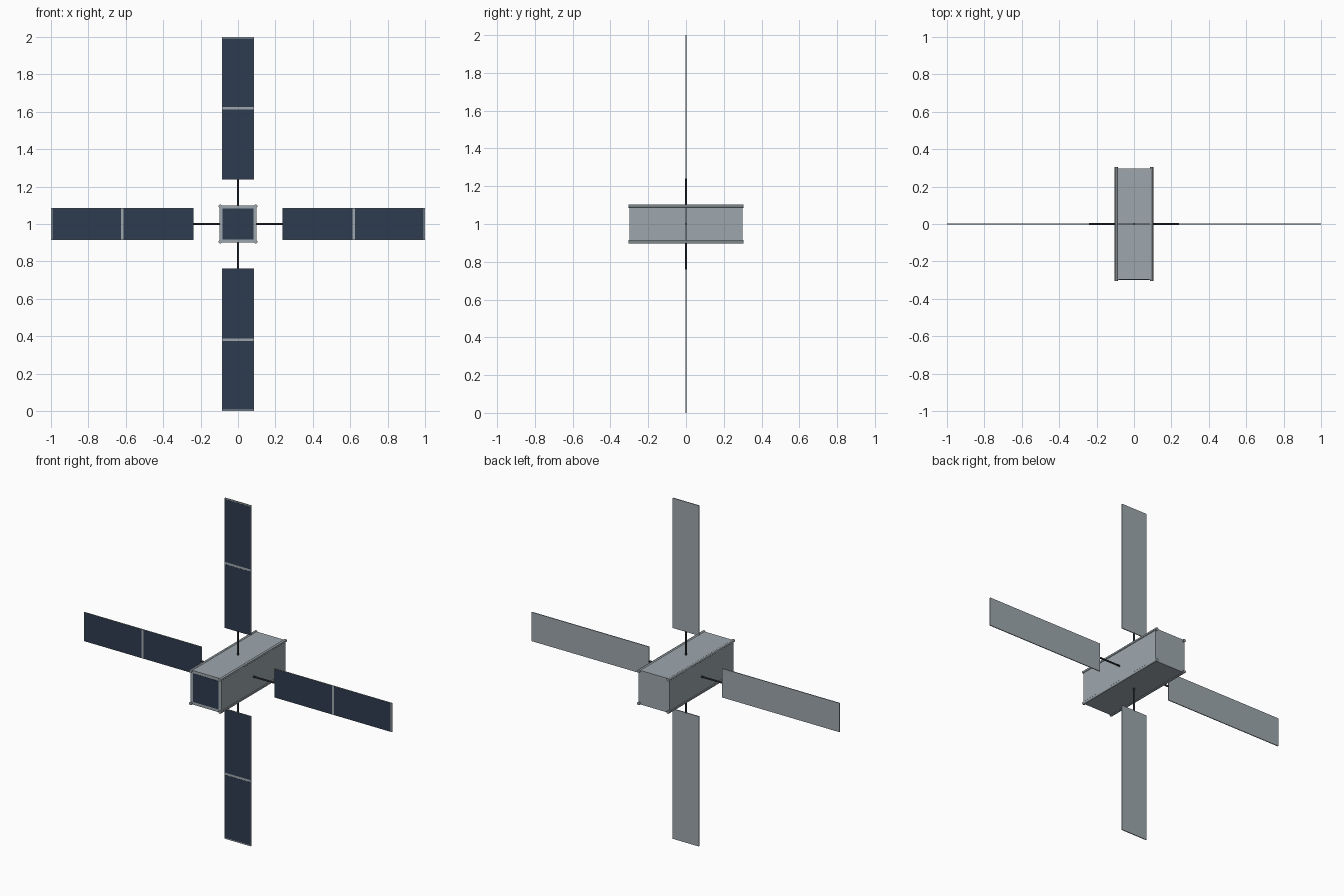
import bpy
from math import cos, sin, pi
from mathutils import Matrix, Vector

old = bpy.data.objects.get("Cube")
if old:
    bpy.data.objects.remove(old, do_unlink=True)


def material(name, color):
    m = bpy.data.materials.new(name)
    m.use_nodes = True
    m.diffuse_color = (*color, 1)
    m.node_tree.nodes["Principled BSDF"].inputs["Base Color"].default_value = (*color, 1)
    return m


metal = material("grey metal", (0.34, 0.39, 0.42))
cell = material("navy solar cell", (0.027, 0.045, 0.078))
rod_mat = material("dark rod", (0.035, 0.04, 0.05))

CENTRE = Matrix.Translation((0, 0, 1))


def finish(ob, name, mat, turn):
    ob.name = name
    ob.data.materials.append(mat)
    ob.data.transform(CENTRE @ Matrix.Rotation(turn, 4, 'Y'))
    return ob


def box(name, mat, low, high, turn=0):
    """Box between two corners, turned about the body's long axis."""
    low, high = Vector(low), Vector(high)
    bpy.ops.mesh.primitive_cube_add(size=1)
    ob = bpy.context.object
    ob.data.transform(Matrix.Translation((low + high) / 2) @ Matrix.Diagonal((*(high - low), 1)))
    return finish(ob, name, mat, turn)


def rod(name, mat, radius, length, move, axis, turn=0, sides=12):
    bpy.ops.mesh.primitive_cylinder_add(vertices=sides, radius=radius, depth=length)
    ob = bpy.context.object
    ob.data.transform(Matrix.Translation(move) @ Matrix.Rotation(pi / 2, 4, axis))
    finish(ob, name, mat, turn)
    bpy.ops.object.shade_smooth_by_angle()
    return ob


# Long square body with a solar cell on its front end
HALF, LEN = 0.1, 0.298
box("body", metal, (-HALF, -LEN, -HALF), (HALF, LEN, HALF))
box("front_cell", cell, (-0.083, -LEN - 0.002, -0.083), (0.083, -LEN, 0.083))

# Four wings and corner rails, repeated around the body
wing_names = ("left", "lower", "right", "upper")
for i, side in enumerate(wing_names):
    turn = i * pi / 2
    rod(side + "_corner_rail", metal, 0.009, 0.61, (0.095, 0, 0.095), 'X', turn)
    rod(side + "_boom", rod_mat, 0.005, 0.15, (0.165, 0, 0), 'Y', turn)
    box(side + "_wing_panel", metal, (0.237, -0.002, -0.085), (1, 0.003, 0.085), turn)
    for part, start, end in (("inner", 0.239, 0.611), ("outer", 0.625, 0.993)):
        box(f"{side}_{part}_cells", cell, (start, -0.003, -0.083), (end, -0.002, 0.083), turn)
